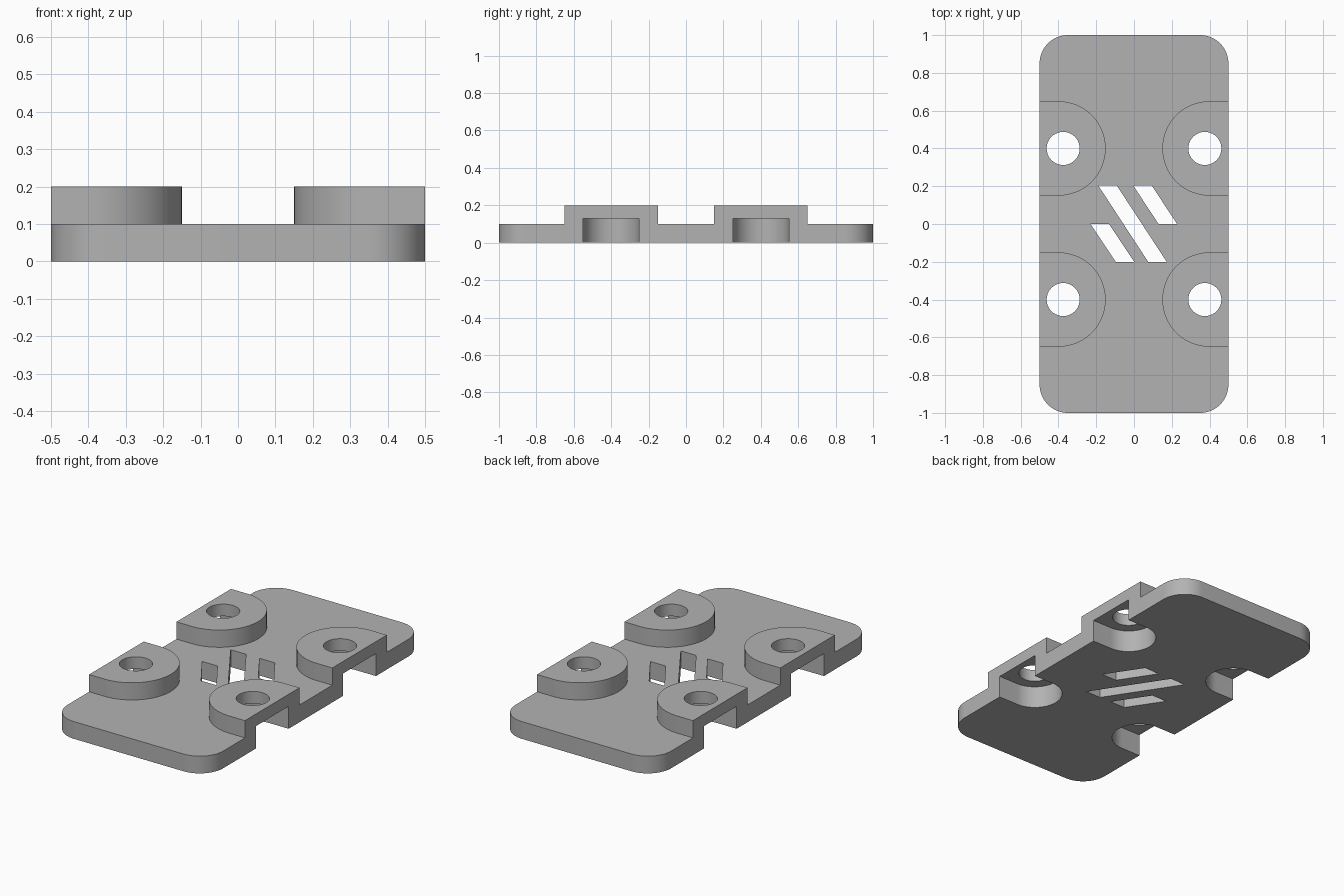
import bpy, bmesh, math

if "Cube" in bpy.data.objects:
    bpy.data.objects.remove(bpy.data.objects["Cube"])

grey = bpy.data.materials.new("plain grey")
grey.diffuse_color = (0.45, 0.45, 0.45, 1)
grey.use_nodes = True
grey.node_tree.nodes["Principled BSDF"].inputs["Base Color"].default_value = grey.diffuse_color


def arc(cx, cy, r, a0, a1, n):
    """Points on an arc, angles in degrees."""
    return [(cx + r * math.cos(math.radians(a0 + (a1 - a0) * i / n)),
             cy + r * math.sin(math.radians(a0 + (a1 - a0) * i / n))) for i in range(n + 1)]


def prism(name, points, z0, z1):
    """Extrude a flat outline between two heights."""
    bm = bmesh.new()
    face = bm.faces.new([bm.verts.new((x, y, z0)) for x, y in points])
    top = bmesh.ops.extrude_face_region(bm, geom=[face])["geom"]
    for v in top:
        if isinstance(v, bmesh.types.BMVert):
            v.co.z = z1
    bmesh.ops.recalc_face_normals(bm, faces=bm.faces)
    mesh = bpy.data.meshes.new(name)
    bm.to_mesh(mesh)
    bm.free()
    mesh.materials.append(grey)
    obj = bpy.data.objects.new(name, mesh)
    bpy.context.collection.objects.link(obj)
    return obj


def combine(target, tool, operation):
    """Apply a boolean and remove the helper."""
    bpy.context.view_layer.objects.active = target
    mod = target.modifiers.new("bool", "BOOLEAN")
    mod.operation, mod.object, mod.solver = operation, tool, "EXACT"
    bpy.ops.object.modifier_apply(modifier=mod.name)
    bpy.data.objects.remove(tool, do_unlink=True)


# Base plate with rounded corners
outline = []
for cx, cy, a in ((0.35, 0.85, 0), (-0.35, 0.85, 90), (-0.35, -0.85, 180), (0.35, -0.85, 270)):
    outline += arc(cx, cy, 0.15, a, a + 90, 16)
plate = prism("mounting_plate", outline, 0, 0.1)


def d_shape(cx, cy, r, edge, side):
    """Half round facing inwards, with straight sides out to the edge."""
    pts = [(edge, cy + r)] + arc(cx, cy, r, 90, 270, 32) + [(edge, cy - r)]
    return [(x * side, y) for x, y in pts]


spots = [(sx, y) for sx in (-1, 1) for y in (-0.4, 0.4)]

# Raised bosses on the long edges
for sx, y in spots:
    combine(plate, prism("boss", d_shape(0.4, y, 0.25, 0.5, sx), 0, 0.2), "UNION")

# Underside pockets open to the edge, and the screw holes above them
for sx, y in spots:
    combine(plate, prism("pocket_cutter", d_shape(0.375, y, 0.15, 0.6, sx), -0.1, 0.13), "DIFFERENCE")
    hole = arc(0.375 * sx, y, 0.0875, 0, 360, 40)[:-1]
    combine(plate, prism("hole_cutter", hole, 0.05, 0.3), "DIFFERENCE")

# Slanted slots through the middle: top left x, top y, bottom left x, bottom y
for xt, yt, xb, yb in ((-0.19, 0.205, 0.075, -0.2), (-0.005, 0.205, 0.13, 0.0), (-0.23, 0.0, -0.097, -0.2)):
    pts = [(xt, yt), (xb, yb), (xb + 0.098, yb), (xt + 0.098, yt)]
    combine(plate, prism("slot_cutter", pts, -0.1, 0.3), "DIFFERENCE")

# Smooth round walls, sharp edges
bpy.ops.object.select_all(action="DESELECT")
plate.select_set(True)
bpy.context.view_layer.objects.active = plate
bpy.ops.object.shade_smooth_by_angle(angle=math.radians(30))
